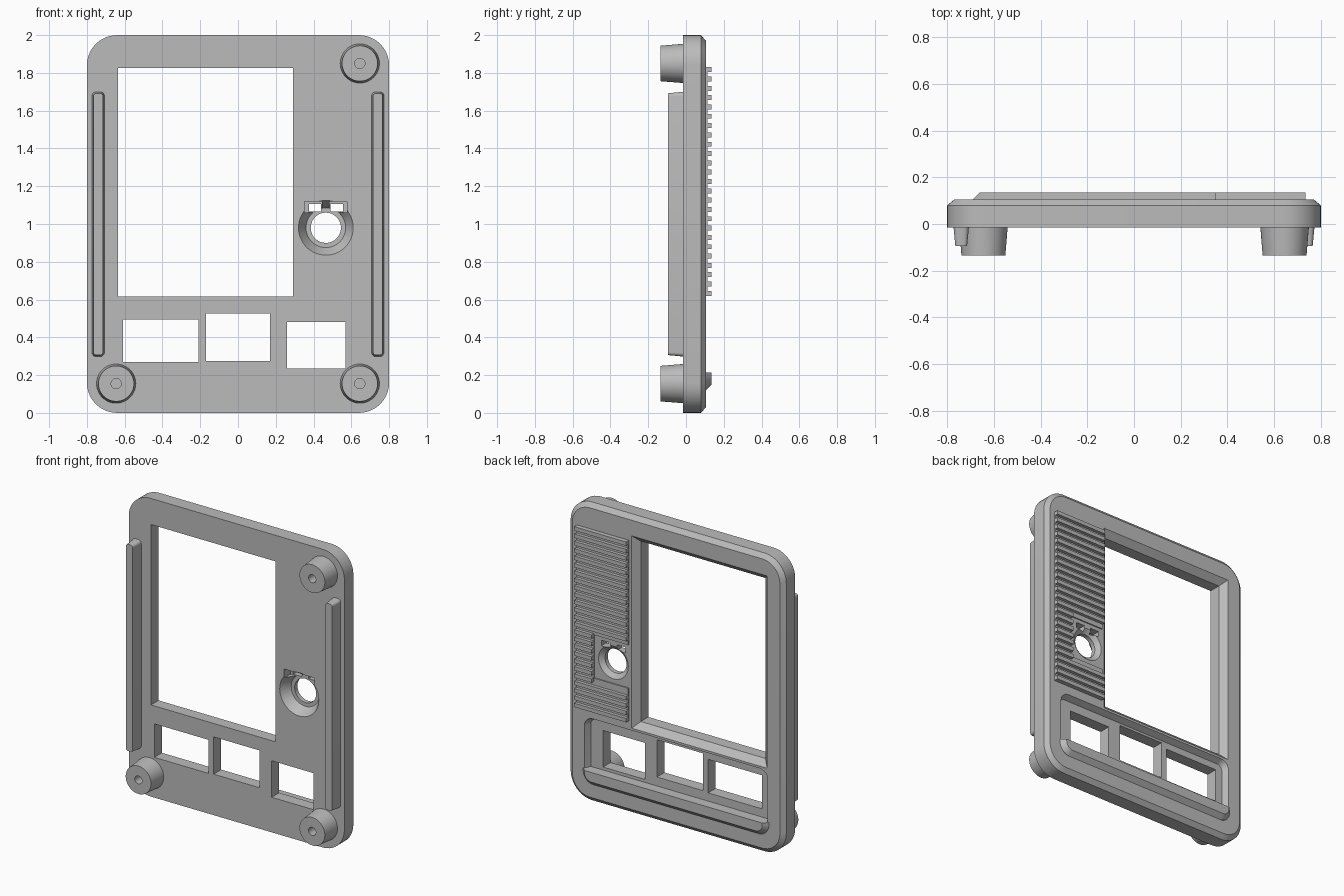
import bpy, bmesh, math

if "Cube" in bpy.data.objects:
    bpy.data.objects.remove(bpy.data.objects["Cube"])

grey = bpy.data.materials.new("plain grey")
grey.use_nodes = True
GREY = (0.5, 0.5, 0.5, 1)
grey.diffuse_color = GREY
grey.node_tree.nodes["Principled BSDF"].inputs["Base Color"].default_value = GREY

FRONT, BACK, RAISED = -0.015, 0.105, 0.135
PAST = 0.2


def rect(x0, x1, z0, z1, r=0, seg=10):
    """Rectangle outline in x and z, with optional rounded corners."""
    if r == 0:
        return [(x0, z0), (x1, z0), (x1, z1), (x0, z1)]
    pts = []
    centres = [(x1 - r, z1 - r), (x0 + r, z1 - r), (x0 + r, z0 + r), (x1 - r, z0 + r)]
    for q, (cx, cz) in enumerate(centres):
        for i in range(seg + 1):
            a = (q + i / seg) * math.pi / 2
            pts.append((cx + r * math.cos(a), cz + r * math.sin(a)))
    return pts


def circle(cx, cz, r, seg=48):
    return [(cx + r * math.cos(2 * math.pi * i / seg), cz + r * math.sin(2 * math.pi * i / seg))
            for i in range(seg)]


def loft(name, *sections):
    """Closed solid through (outline, y) sections."""
    bm = bmesh.new()
    rings = [[bm.verts.new((x, y, z)) for x, z in pts] for pts, y in sections]
    n = len(rings[0])
    for a, b in zip(rings, rings[1:]):
        for i in range(n):
            j = (i + 1) % n
            bm.faces.new((a[i], a[j], b[j], b[i]))
    bm.faces.new(rings[0])
    bm.faces.new(rings[-1])
    bmesh.ops.recalc_face_normals(bm, faces=bm.faces)
    mesh = bpy.data.meshes.new(name)
    bm.to_mesh(mesh)
    bm.free()
    mesh.materials.append(grey)
    ob = bpy.data.objects.new(name, mesh)
    bpy.context.collection.objects.link(ob)
    return ob


def activate(ob):
    bpy.ops.object.select_all(action='DESELECT')
    ob.select_set(True)
    bpy.context.view_layer.objects.active = ob


def cut(ob, *cutters):
    activate(ob)
    for c in cutters:
        c.hide_render = True
        mod = ob.modifiers.new("cut", 'BOOLEAN')
        mod.operation, mod.solver, mod.object = 'DIFFERENCE', 'EXACT', c
        bpy.ops.object.modifier_apply(modifier=mod.name)
        bpy.data.objects.remove(c)


def box(name, x0, x1, z0, z1, y0=-PAST, y1=PAST):
    return loft(name, (rect(x0, x1, z0, z1), y0), (rect(x0, x1, z0, z1), y1))


# Main plate with a chamfered back rim
outer = rect(-0.8, 0.8, 0, 2, 0.16)
plate = loft("face_plate", (outer, FRONT), (outer, 0.08),
             (rect(-0.77, 0.77, 0.03, 1.97, 0.13), BACK))

# Screen opening, flared at the back
screen = rect(-0.635, 0.29, 0.615, 1.825)
flare = rect(-0.675, 0.33, 0.575, 1.865)
cut(plate, loft("screen_cutter", (screen, -PAST), (screen, 0.065), (flare, BACK), (flare, PAST)))

# Sunken button panel and its three openings
floor, lip = rect(-0.66, 0.66, 0.14, 0.54, 0.04), rect(-0.68, 0.68, 0.12, 0.56, 0.06)
cut(plate, loft("panel_cutter", (floor, 0.065), (lip, BACK), (lip, PAST)))
for x0, x1, z0, z1 in [(-0.61, -0.21, 0.27, 0.495), (-0.17, 0.17, 0.275, 0.525),
                       (0.26, 0.57, 0.235, 0.48)]:
    cut(plate, box("button_cutter", x0, x1, z0, z1))

# Dial hole, stepped in front and flared behind
CX, CZ = 0.465, 0.98
bore = [circle(CX, CZ, r) for r in (0.145, 0.105, 0.08, 0.11)]
cut(plate,
    loft("dial_front_cutter", (bore[0], -PAST), (bore[0], FRONT), (bore[1], 0.05)),
    loft("dial_bore_cutter", (bore[2], -PAST), (bore[2], 0.08), (bore[3], BACK), (bore[3], PAST)))

# Two clip slots above the dial, wider at the front
for s in (-1, 1):
    slot = sorted((CX + s * 0.025, CX + s * 0.09))
    seat = sorted((CX + s * 0.02, CX + s * 0.112))
    cut(plate, box("slot_cutter", *slot, 1.067, 1.105),
        box("slot_seat_cutter", *seat, 1.06, 1.12, -PAST, 0.05))

# Raised ledge under the buttons
base = rect(-0.69, 0.69, 0.12, 0.6, 0.08)
ledge = loft("button_ledge", (base, 0.06), (base, BACK),
             (rect(-0.66, 0.66, 0.15, 0.57, 0.05), RAISED))
cut(ledge, box("ledge_cutter", -1, 1, 0.215, 1))

# Ribbed grip, leaving a clear patch around the dial
LEFT, RIGHT, LOW, HIGH = 0.35, 0.735, 0.62, 1.83
PATCH_X, PATCH_LOW, PATCH_HIGH = 0.605, 0.84, 1.13
RIBS, THICK = 25, 0.026
parts = [plate, ledge]
for z0, z1, x0 in [(LOW, PATCH_LOW, LEFT), (PATCH_LOW, PATCH_HIGH, PATCH_X),
                   (PATCH_HIGH, HIGH, LEFT)]:
    parts.append(box("grip_base", x0, RIGHT, z0, z1, 0.1, 0.113))
for i in range(RIBS):
    z = LOW + i * (HIGH - LOW - THICK) / (RIBS - 1)
    x0 = PATCH_X if PATCH_LOW - THICK < z < PATCH_HIGH else LEFT
    parts.append(box("grip_rib", x0, RIGHT, z, z + THICK, 0.1, RAISED))

# Tapered screw posts on the front
for x, z in [(0.645, 1.85), (0.645, 0.155), (-0.645, 0.155)]:
    post = loft("screw_post", (circle(x, z, 0.104), FRONT + 0.002), (circle(x, z, 0.094), -0.135))
    hole = circle(x, z, 0.027)
    cut(post, loft("screw_cutter", (hole, -PAST), (hole, -0.04)))
    parts.append(post)

# Long side rails on the front
for s in (-1, 1):
    x = s * 0.74
    parts.append(loft("side_rail",
                      (rect(x - 0.033, x + 0.033, 0.298, 1.7, 0.022, 5), FRONT + 0.002),
                      (rect(x - 0.025, x + 0.025, 0.306, 1.692, 0.015, 5), -0.095)))

for ob in parts:
    activate(ob)
    bpy.ops.object.shade_smooth_by_angle(angle=math.radians(25))
